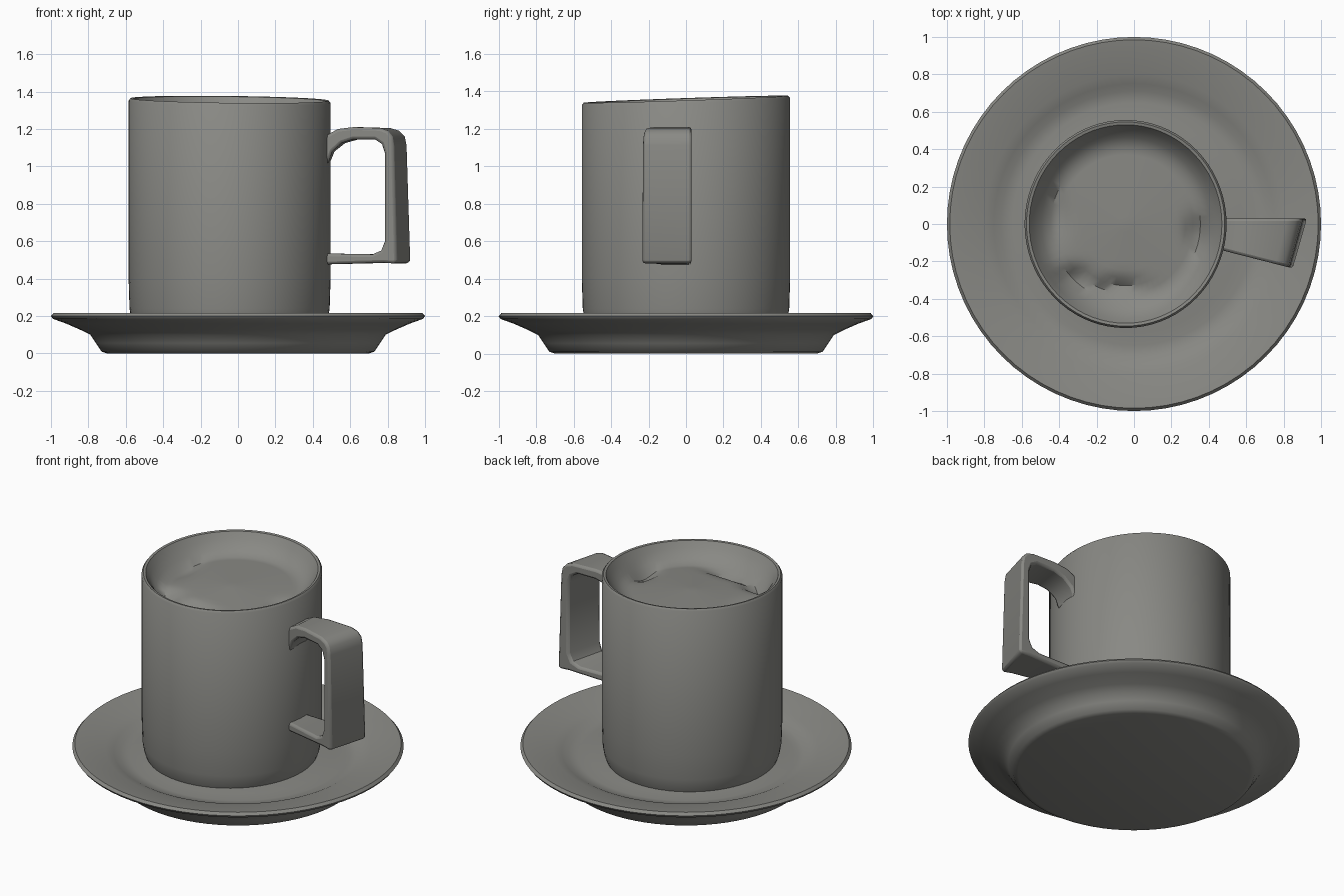
import bpy, bmesh, math
from mathutils import Vector

if "Cube" in bpy.data.objects:
    bpy.data.objects.remove(bpy.data.objects["Cube"], do_unlink=True)

# One stoneware grey for everything
GREY = (0.25, 0.25, 0.232, 1)
grey = bpy.data.materials.new("stoneware grey")
grey.use_nodes = True
grey.diffuse_color = GREY
grey.node_tree.nodes["Principled BSDF"].inputs["Base Color"].default_value = GREY


def finish(name, bm, angle=40):
    bmesh.ops.recalc_face_normals(bm, faces=bm.faces)
    mesh = bpy.data.meshes.new(name)
    bm.to_mesh(mesh)
    bm.free()
    mesh.materials.append(grey)
    obj = bpy.data.objects.new(name, mesh)
    bpy.context.collection.objects.link(obj)
    bpy.ops.object.select_all(action='DESELECT')
    obj.select_set(True)
    bpy.context.view_layer.objects.active = obj
    bpy.ops.object.shade_smooth_by_angle(angle=math.radians(angle))
    return obj


def lathe(profile, steps=72):
    """Spin an (r, z) profile whose ends lie on the axis."""
    bm = bmesh.new()
    verts = [bm.verts.new((r, 0, z)) for r, z in profile]
    edges = [bm.edges.new(pair) for pair in zip(verts, verts[1:])]
    bmesh.ops.spin(bm, geom=verts + edges, cent=(0, 0, 0), axis=(0, 0, 1),
                   angle=math.tau, steps=steps)
    bmesh.ops.remove_doubles(bm, verts=bm.verts, dist=0.0005)
    return bm


# Saucer: flat foot, flared underside, wide rim and sunken well
saucer = lathe([(0, 0.005), (0.70, 0.005), (0.73, 0.015), (0.76, 0.06), (0.79, 0.105),
                (0.84, 0.13), (0.92, 0.165), (0.99, 0.19), (1.0, 0.205), (0.985, 0.222),
                (0.95, 0.217), (0.80, 0.185), (0.75, 0.17), (0.71, 0.15), (0.65, 0.143),
                (0.58, 0.155), (0, 0.155)])
bmesh.ops.translate(saucer, vec=(0, 0, -0.005), verts=saucer.verts)
finish("saucer", saucer)

# Mug: straight wall, thin rim, sloping inner lip and filled top
FILL = 1.24
rings = [(0.40 - 0.04 * i, FILL + 0.002 * i) for i in range(1, 10)]
mug = lathe([(0, 0.14), (0.51, 0.14), (0.525, 0.18), (0.535, 0.24), (0.54, 0.4),
             (0.54, 1.345), (0.53, 1.358), (0.515, 1.355), (0.49, 1.315), (0.45, 1.27),
             (0.40, FILL)] + rings + [(0, FILL + 0.02)])

# Hollows where the filling pulls away from the lip: x, y, x size, y size, depth
HOLLOWS = [(-0.29, -0.28, 0.09, 0.05, 0.06), (-0.06, -0.33, 0.16, 0.04, 0.05),
           (0.38, -0.05, 0.05, 0.09, 0.05), (-0.36, 0.05, 0.05, 0.14, 0.03)]
for v in mug.verts:
    x, y, z = v.co
    if z > 1.1:
        if math.hypot(x, y) < 0.47:
            for hx, hy, sx, sy, depth in HOLLOWS:
                v.co.z -= depth * math.exp(-((x - hx) / sx) ** 2 - ((y - hy) / sy) ** 2)
        v.co.z += 0.035 * y - 0.012 * x          # rim leans slightly forward
    v.co.x = x - 0.045
    v.co.y = y * 1.03
finish("mug", mug)

# Handle: flat strap outline in (reach, height), widening away from the mug
outer = [(0, 1.14), (0.12, 1.17), (0.25, 1.20), (0.45, 1.21), (0.8, 1.205), (0.9, 1.19),
         (0.96, 1.16), (0.98, 1.11), (1.02, 0.50), (1.0, 0.48), (0.85, 0.485), (0, 0.475)]
inner = [(0, 0.535), (0.7, 0.53), (0.81, 0.55), (0.86, 0.60), (0.86, 1.07), (0.82, 1.12),
         (0.73, 1.145), (0.45, 1.145), (0.3, 1.125), (0.18, 1.08), (0.12, 1.01), (0, 1.0)]
near = (Vector((0.43, -0.13)), Vector((0.84, -0.235)))
far = (Vector((0.43, 0.03)), Vector((0.915, 0.03)))
bm = bmesh.new()
sides = []
for start, end in (near, far):
    sides.append([bm.verts.new((*start.lerp(end, t), z)) for t, z in outer + inner])
a, b = sides
n = len(a)
for i in range(n):
    j = (i + 1) % n
    bm.faces.new((a[i], a[j], b[j], b[i]))
bm.faces.new(a)
bm.faces.new(list(reversed(b)))
handle = finish("handle", bm)
bevel = handle.modifiers.new("soft edges", 'BEVEL')
bevel.width = 0.015
bevel.segments = 2
bevel.limit_method = 'ANGLE'
bevel.angle_limit = math.radians(50)
